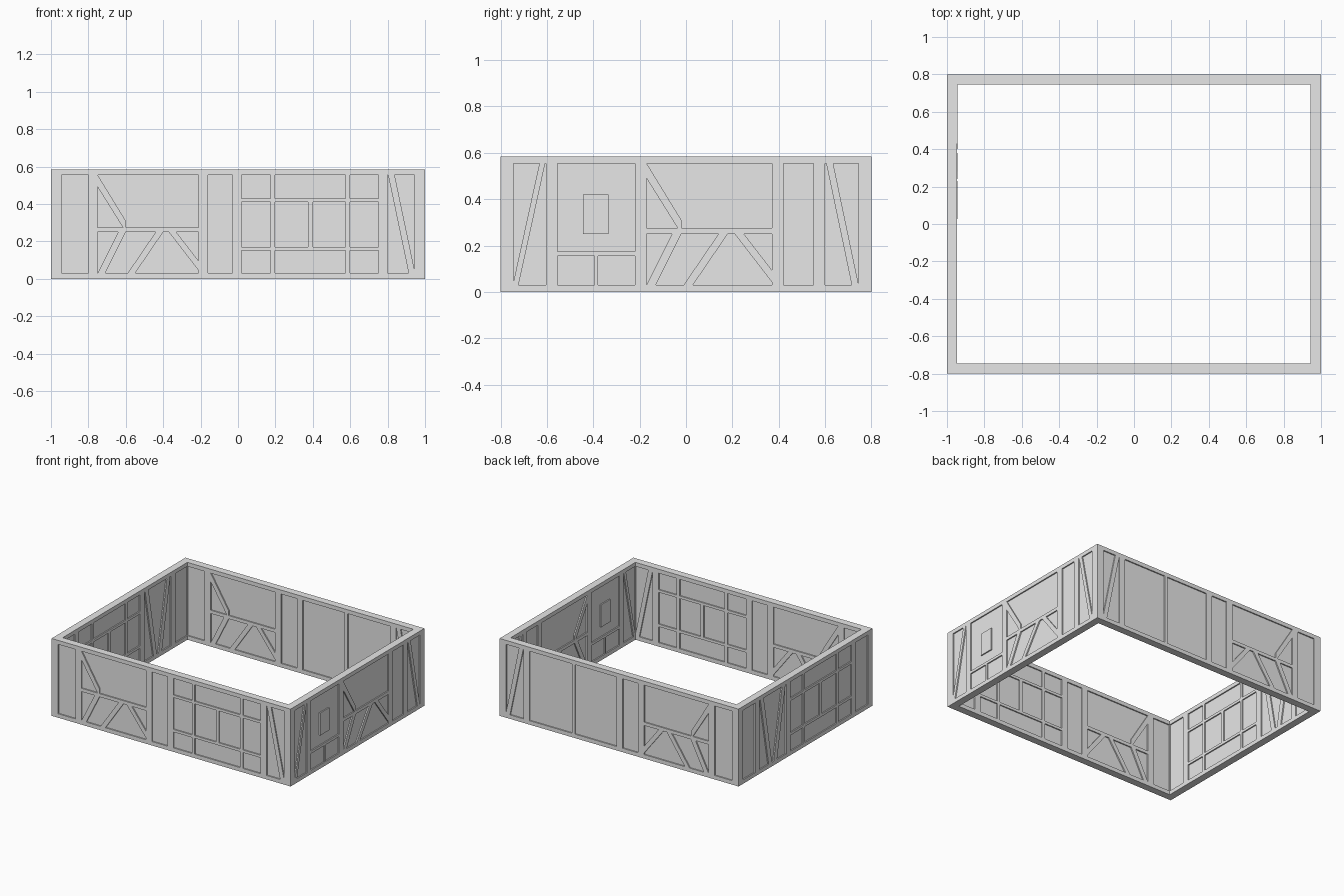
import bpy
import bmesh
from math import pi
from mathutils import Matrix

cube = bpy.data.objects.get("Cube")
if cube:
    bpy.data.objects.remove(cube, do_unlink=True)

HEIGHT, THICK, RECESS = 0.585, 0.055, 0.009
LOW, HIGH = 0.03, 0.555          # sole plate top, head plate underside

grey = bpy.data.materials.new("plain grey")
grey.use_nodes = True
grey.diffuse_color = (0.8, 0.8, 0.8, 1)
grey.node_tree.nodes["Principled BSDF"].inputs["Base Color"].default_value = (0.8, 0.8, 0.8, 1)

# Each wall is drawn flat (along, up), then turned into place
offset_y, offset_x = 0.8 - THICK / 2, 1 - THICK / 2
turn = Matrix.Rotation(pi / 2, 4, "Z")
WALLS = {
    "front": Matrix.Translation((0, -offset_y, 0)),
    "back": Matrix.Translation((0, offset_y, 0)),
    "right": Matrix.Translation((offset_x, 0, 0)) @ turn,
    "left": Matrix.Translation((-offset_x, 0, 0)) @ turn,
}


def part(wall, name, outlines, thick=THICK):
    """Extrude flat outlines through the thickness of a wall."""
    bm = bmesh.new()
    for outline in outlines:
        near = [bm.verts.new((u, -thick / 2, z)) for u, z in outline]
        far = [bm.verts.new((u, thick / 2, z)) for u, z in outline]
        bm.faces.new(near)
        bm.faces.new(far[::-1])
        for i in range(len(near)):
            j = (i + 1) % len(near)
            bm.faces.new((near[j], near[i], far[i], far[j]))
    bmesh.ops.recalc_face_normals(bm, faces=bm.faces)
    bm.transform(WALLS[wall])
    mesh = bpy.data.meshes.new(wall + "_" + name)
    bm.to_mesh(mesh)
    bm.free()
    mesh.materials.append(grey)
    obj = bpy.data.objects.new(mesh.name, mesh)
    bpy.context.collection.objects.link(obj)


def rect(u0, u1, z0=LOW, z1=HIGH):
    return [(u0, z0), (u1, z0), (u1, z1), (u0, z1)]


def brace(u0, z0, u1, z1, w=0.04):
    """Slanted timber with level ends."""
    return [(u0 - w / 2, z0), (u0 + w / 2, z0), (u1 + w / 2, z1), (u1 - w / 2, z1)]


def basic_wall(wall, half, posts):
    part(wall, "infill", [rect(-half, half, 0.005, HEIGHT - 0.005)], THICK - 2 * RECESS)
    part(wall, "plates", [rect(-half, half, 0, LOW), rect(-half, half, HIGH, HEIGHT)])
    part(wall, "posts", [rect(u, u + w) for u, w in posts])


def fan_bay(wall, u):
    """Bay with a pointed side brace, a middle rail and two struts below it."""
    part(wall, "fan_rail", [rect(u, u + 0.54, 0.25, 0.275)])
    part(wall, "fan_braces", [
        [(u, 0.49), (u + 0.15, 0.25), (u + 0.15, 0.31), (u, HIGH)],
        brace(u + 0.02, LOW, u + 0.13, 0.25),
        brace(u + 0.18, LOW, u + 0.33, 0.25),
        brace(u + 0.57, LOW, u + 0.40, 0.25)])
    part(wall, "fan_post", [rect(u + 0.54, u + 0.59)])


def grid_bay(wall, u):
    """Bay split by two posts and two rails, with a short middle post."""
    part(wall, "grid_posts", [rect(u + 0.155, u + 0.178), rect(u + 0.555, u + 0.58)])
    part(wall, "grid_rails", [rect(u, u + 0.73, z, z + 0.02) for z in (0.15, 0.41)])
    part(wall, "grid_middle_post", [rect(u + 0.355, u + 0.38, 0.17, 0.41)])


# Long walls
ends = [(-1, THICK), (-0.80, 0.05), (-0.03, 0.05), (0.75, 0.05), (1 - THICK, THICK)]
basic_wall("front", 1, ends)
fan_bay("front", -0.75)
grid_bay("front", 0.02)
part("front", "corner_brace", [brace(0.82, HIGH, 0.93, LOW, 0.035)])

basic_wall("back", 1, ends + [(0.37, 0.025)])
fan_bay("back", -0.75)
part("back", "corner_brace", [brace(0.82, HIGH, 0.93, LOW, 0.035)])

# Side walls, fitted between the long ones
inner = 0.8 - THICK
basic_wall("right", inner, [(-0.605, 0.05), (-0.22, 0.05), (0.55, 0.05)])
fan_bay("right", -0.17)
part("right", "corner_braces", [brace(-0.735, LOW, -0.62, HIGH, 0.025),
                                brace(0.62, HIGH, 0.73, LOW, 0.03)])
part("right", "window_bay_timbers", [rect(-0.555, -0.22, 0.155, 0.175),
                                     rect(-0.395, -0.38, LOW, 0.155)])
part("right", "window_shutter", [rect(-0.445, -0.335, 0.25, 0.42)])

basic_wall("left", inner, [(-0.60, 0.05), (0.18, 0.05), (0.55, 0.05)])
grid_bay("left", -0.55)
part("left", "v_braces", [brace(0.26, HIGH, 0.36, LOW), brace(0.52, HIGH, 0.42, LOW)])
